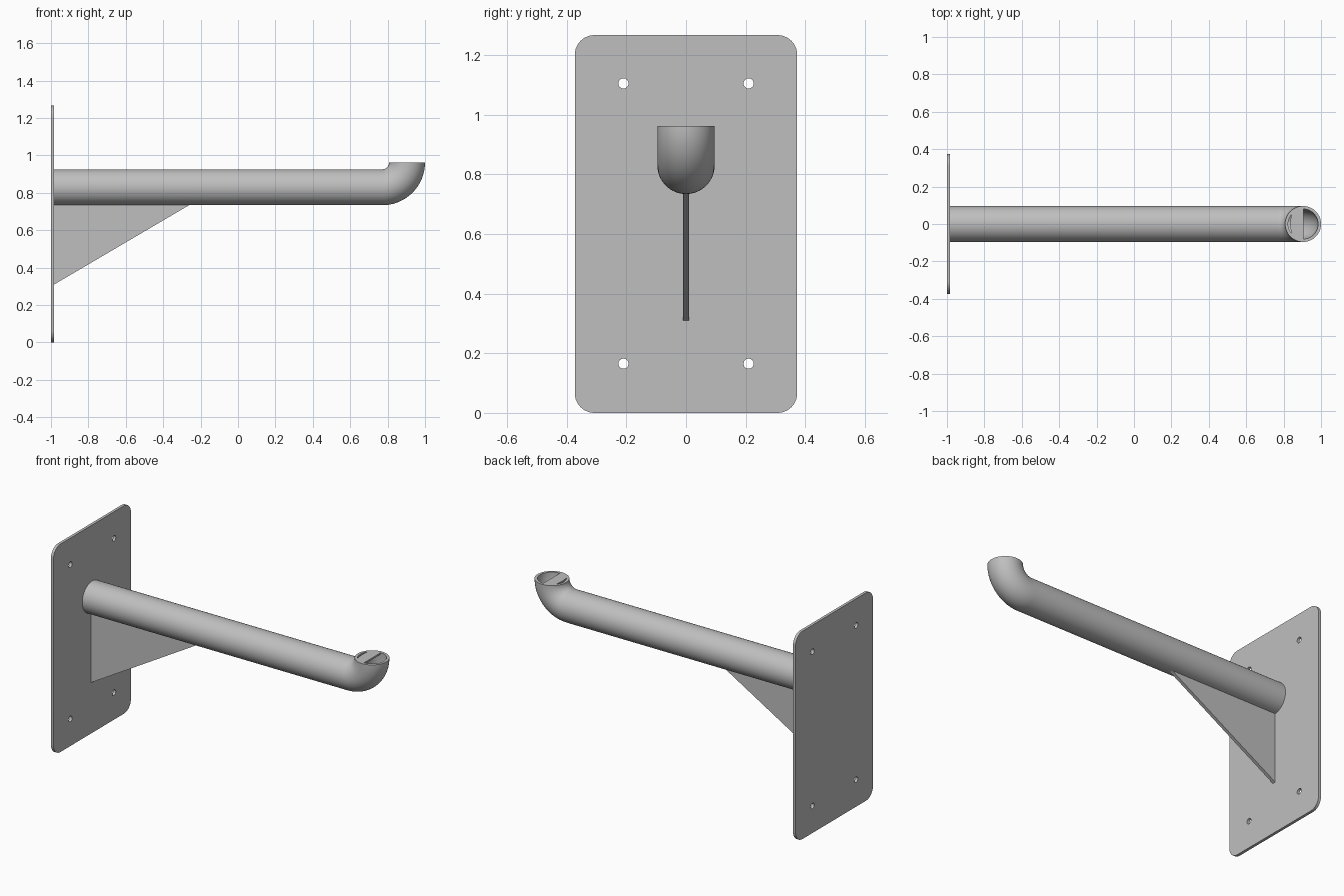
import bpy, bmesh, math
from mathutils import Vector

cube = bpy.data.objects.get("Cube")
if cube:
    bpy.data.objects.remove(cube, do_unlink=True)

steel = bpy.data.materials.new("steel_grey")
steel.use_nodes = True
GREY = (0.52, 0.52, 0.52, 1)
steel.diffuse_color = GREY
steel.node_tree.nodes["Principled BSDF"].inputs["Base Color"].default_value = GREY

PLATE_X = -0.983          # front face of the wall plate
PIPE_Z, R, BORE = 0.83, 0.096, 0.08
TOP_Z, BEND = 0.963, 0.133
BEND_X = 0.771
MOUTH_X = BEND_X + BEND


def finish(name, bm):
    bmesh.ops.recalc_face_normals(bm, faces=bm.faces)
    mesh = bpy.data.meshes.new(name)
    bm.to_mesh(mesh)
    bm.free()
    mesh.materials.append(steel)
    ob = bpy.data.objects.new(name, mesh)
    bpy.context.collection.objects.link(ob)
    bpy.ops.object.select_all(action='DESELECT')
    ob.select_set(True)
    bpy.context.view_layer.objects.active = ob
    bpy.ops.object.shade_smooth_by_angle(angle=math.radians(35))
    return ob


def slab(name, loops, place, depth):
    """Flat sheet from an outline and optional hole loops, extruded by depth."""
    bm = bmesh.new()
    for loop in loops:
        vs = [bm.verts.new(place(u, v)) for u, v in loop]
        for a, b in zip(vs, vs[1:] + vs[:1]):
            bm.edges.new((a, b))
    bmesh.ops.triangle_fill(bm, use_beauty=True, edges=bm.edges[:])
    ext = bmesh.ops.extrude_face_region(bm, geom=bm.faces[:], use_keep_orig=True)
    moved = [g for g in ext["geom"] if isinstance(g, bmesh.types.BMVert)]
    bmesh.ops.translate(bm, verts=moved, vec=Vector(depth))
    return finish(name, bm)


def arc(cx, cy, r, start, end, n):
    return [(cx + r * math.cos(start + (end - start) * i / n),
             cy + r * math.sin(start + (end - start) * i / n)) for i in range(n + 1)]


# Wall plate with rounded corners and four bolt holes
half_w, height, corner = 0.373, 1.267, 0.066
outline = []
for k, (sy, top) in enumerate([(1, 1), (-1, 1), (-1, 0), (1, 0)]):
    cz = height - corner if top else corner
    outline += arc(sy * (half_w - corner), cz, corner,
                   k * math.pi / 2, (k + 1) * math.pi / 2, 10)
holes = [arc(y, z, 0.017, 0, math.tau, 24)[:-1]
         for y in (-0.21, 0.21) for z in (0.165, 1.105)]
slab("wall_plate", [outline] + holes, lambda y, z: (-1, y, z), (PLATE_X + 1, 0, 0))

# Triangular gusset below the pipe
slab("gusset", [[(PLATE_X, 0.31), (-0.26, 0.735), (-0.26, 0.74), (PLATE_X, 0.74)]],
     lambda x, z: (x, -0.01, z), (0, 0.02, 0))

# Hollow pipe ending in an upturned elbow
SIDES, STEPS = 64, 24
path = [(PLATE_X, PIPE_Z, 0)]
for i in range(STEPS + 1):
    a = math.pi / 2 * i / STEPS
    path.append((BEND_X + BEND * math.sin(a), TOP_Z - BEND * math.cos(a), a))

bm = bmesh.new()


def sweep(radius):
    rings = []
    for x, z, a in path:
        ring = []
        for s in range(SIDES):
            t = math.tau * s / SIDES
            up = radius * math.cos(t)
            ring.append(bm.verts.new((x - up * math.sin(a), radius * math.sin(t),
                                      z + up * math.cos(a))))
        rings.append(ring)
    return rings


def bridge(ring_a, ring_b):
    for s in range(SIDES):
        n = (s + 1) % SIDES
        bm.faces.new((ring_a[s], ring_a[n], ring_b[n], ring_b[s]))


outer, inner = sweep(R), sweep(BORE)
for rings in (outer, inner):
    for ra, rb in zip(rings, rings[1:]):
        bridge(ra, rb)
bridge(outer[0], inner[0])
bridge(outer[-1], inner[-1])
finish("pipe_arm", bm)

# Flat web across the pipe mouth, leaving a thin crescent and a half-round opening
left = []
for i in range(41):
    y = BORE * math.cos(math.pi * i / 40)
    round_x = MOUTH_X - math.sqrt(max(0, BORE ** 2 - y * y))
    left.append((max(round_x, 0.836 + 0.006 * (y / 0.05) ** 2) if abs(y) < 0.05
                 else round_x, y))
web = [(MOUTH_X + 0.002, BORE - 0.001)] + left + [(MOUTH_X + 0.002, 0.001 - BORE)]
slab("mouth_web", [web], lambda x, y: (x, y, TOP_Z), (0, 0, -0.01))
